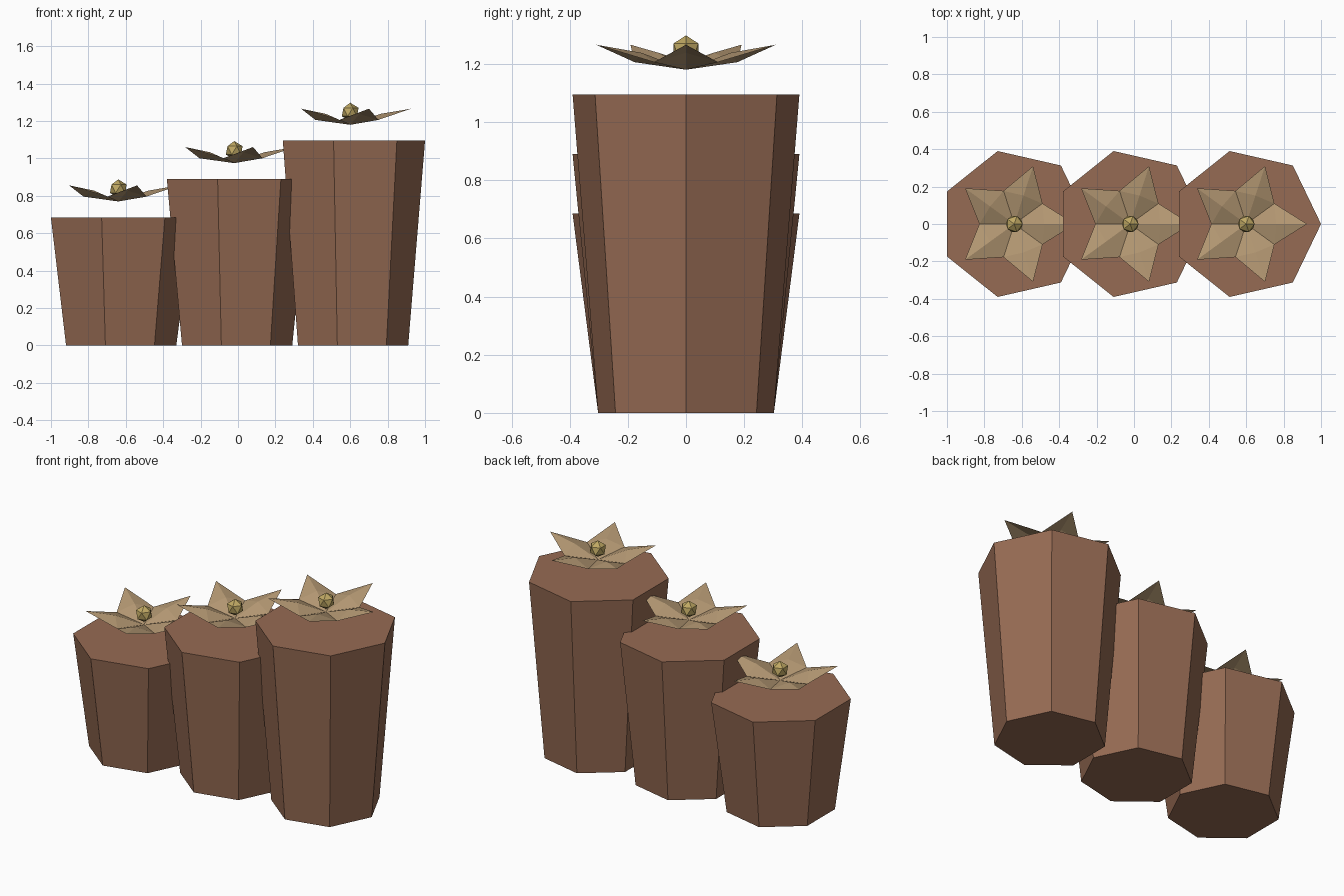
import bpy
import bmesh
from math import cos, sin, pi, tau
from mathutils import Matrix, Vector

if "Cube" in bpy.data.objects:
    bpy.data.objects.remove(bpy.data.objects["Cube"])


def material(name, color):
    m = bpy.data.materials.new(name)
    m.diffuse_color = (*color, 1.0)
    m.use_nodes = True
    m.node_tree.nodes["Principled BSDF"].inputs["Base Color"].default_value = m.diffuse_color
    return m


CLAY = material("clay brown", (0.305, 0.147, 0.087))
TAN = material("petal tan", (0.456, 0.314, 0.171))
GOLD = material("bud gold", (0.520, 0.390, 0.125))


def finish(name, bm, mat, location):
    mesh = bpy.data.meshes.new(name)
    bm.to_mesh(mesh)
    bm.free()
    mesh.materials.append(mat)
    obj = bpy.data.objects.new(name, mesh)
    obj.location = location
    bpy.context.collection.objects.link(obj)
    return obj


def pot(name, x, height):
    # seven-sided tapered block with a corner pointing to +x
    bm = bmesh.new()
    rings = []
    for radius, z in ((0.31, 0.0), (0.40, height)):
        rings.append([bm.verts.new((radius * cos(tau * i / 7), radius * sin(tau * i / 7), z))
                      for i in range(7)])
    low, high = rings
    for i in range(7):
        j = (i + 1) % 7
        bm.faces.new((low[i], low[j], high[j], high[i]))
    bm.faces.new(low[::-1])
    bm.faces.new(high)
    finish(name, bm, CLAY, (x, 0, 0))


def flower(name, x, z):
    # five pointed petals, each with a raised centre fold
    bm = bmesh.new()
    for k in range(5):
        turn = Matrix.Rotation(tau * k / 5, 3, 'Z')
        root, left, right, mid, tip = [
            bm.verts.new(turn @ Vector(p)) for p in (
                (0, 0, 0), (0.15, 0.11, 0.026), (0.15, -0.11, 0.026),
                (0.16, 0, 0.058), (0.325, 0, 0.086))]
        for tri in ((root, mid, left), (mid, tip, left),
                    (root, right, mid), (right, tip, mid)):
            bm.faces.new(tri)
    finish(name, bm, TAN, (x, 0, z))


def bud(name, x, z):
    bm = bmesh.new()
    bmesh.ops.create_icosphere(bm, subdivisions=1, radius=0.05)
    finish(name, bm, GOLD, (x, 0, z))


# three pots stepping up from left to right
for n in range(3):
    x = -0.64 + 0.62 * n
    height = 0.685 + 0.205 * n
    pot(f"pot_{n + 1}", x, height)
    flower(f"flower_petals_{n + 1}", x, height + 0.085)
    bud(f"flower_bud_{n + 1}", x, height + 0.153)
